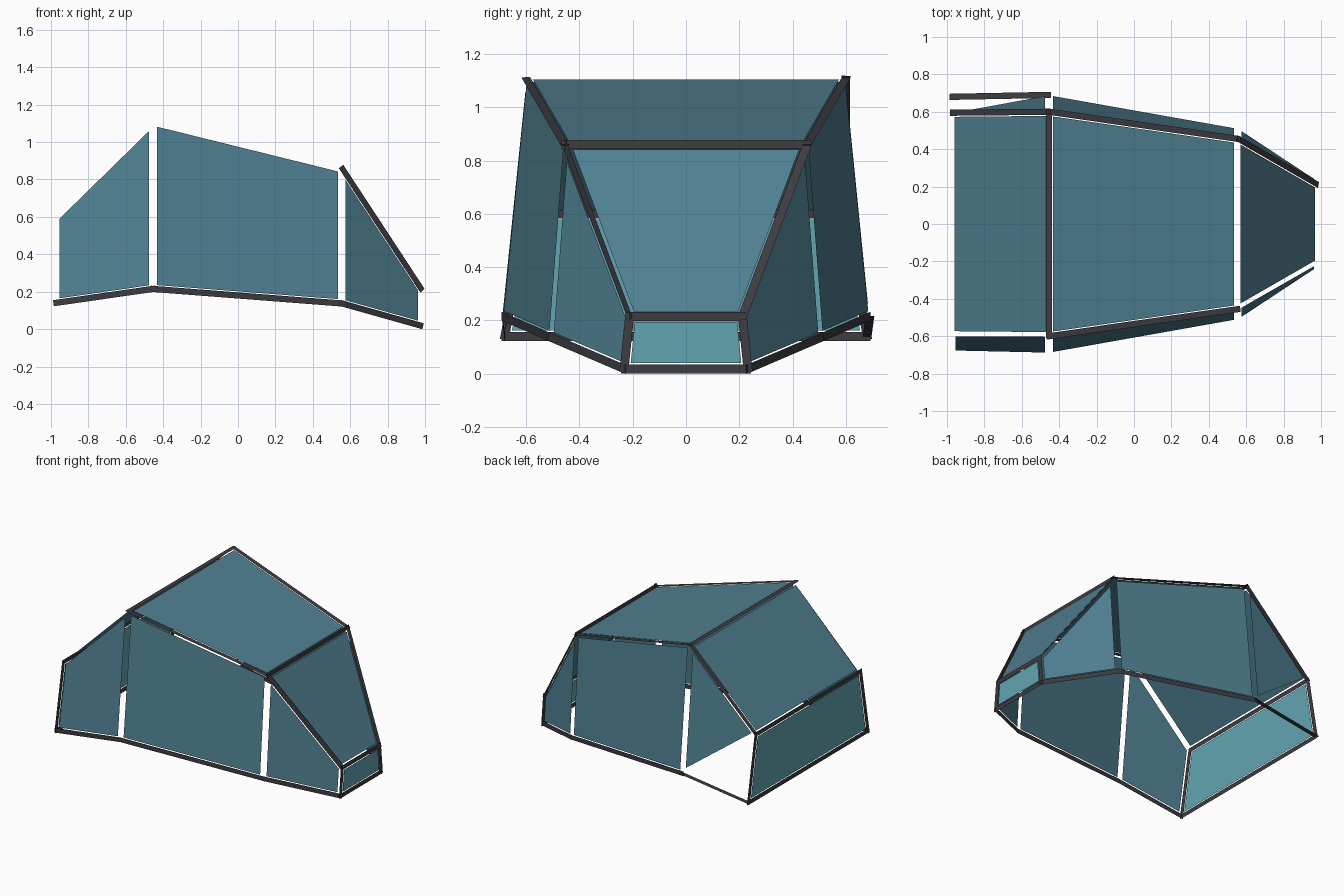
import bpy
from mathutils import Vector

if "Cube" in bpy.data.objects:
    bpy.data.objects.remove(bpy.data.objects["Cube"])


def material(name, rgb):
    m = bpy.data.materials.new(name)
    m.diffuse_color = (*rgb, 1)
    m.use_nodes = True
    m.node_tree.nodes["Principled BSDF"].inputs["Base Color"].default_value = m.diffuse_color
    return m


GLASS = material("teal_glass", (0.080, 0.216, 0.283))
END_GLASS = material("light_teal_glass", (0.119, 0.376, 0.434))
FRAME = material("dark_frame", (0.045, 0.045, 0.054))

# Cross-sections from rear (A) to nose (D): x, top half-width, top z, bottom half-width, bottom z
STATIONS = {
    "A": (-0.975, 0.595, 0.60, 0.68, 0.14),
    "B": (-0.455, 0.60, 1.11, 0.69, 0.215),
    "C": (0.557, 0.455, 0.86, 0.51, 0.137),
    "D": (0.98, 0.212, 0.215, 0.232, 0.018),
}


def corner(code):
    """Corner such as 'At+' : station, top or bottom, side of the centre line."""
    x, ty, tz, by, bz = STATIONS[code[0]]
    y, z = (ty, tz) if code[1] == "t" else (by, bz)
    return Vector((x, y if code[2] == "+" else -y, z))


def add_face(name, pts, mat):
    me = bpy.data.meshes.new(name)
    me.from_pydata([tuple(p) for p in pts], [], [tuple(range(len(pts)))])
    me.materials.append(mat)
    ob = bpy.data.objects.new(name, me)
    bpy.context.collection.objects.link(ob)


def panel(name, codes, mat=GLASS, gap=0.022):
    """Flat pane set in from its corners by a small gap."""
    pts = [corner(c) for c in codes.split()]
    n = len(pts)
    inset = []
    for i, p in enumerate(pts):
        a = (pts[i - 1] - p).normalized()
        b = (pts[(i + 1) % n] - p).normalized()
        inset.append(p + (a + b) * gap / max(a.cross(b).length, 0.4))
    centre = sum(pts, Vector()) / n
    normal = (pts[1] - pts[0]).cross(pts[2] - pts[0])
    if normal.dot(centre - Vector((0, 0, 0.4))) < 0:
        inset.reverse()
    add_face(name, inset, mat)


def strip(name, start, end, axis, width=0.033, extend=0.012):
    """Flat ribbon between two corners, its width lying along the given axis."""
    p, q = corner(start), corner(end)
    d = (q - p).normalized()
    w = Vector([float(c == axis) for c in "xyz"])
    w = (w - d * w.dot(d)).normalized() * width / 2
    p, q = p - d * extend, q + d * extend
    add_face(name, (p - w, q - w, q + w, p + w), FRAME)


# Roof, windshield and end panes
panel("rear_roof_pane", "At- Bt- Bt+ At+")
panel("main_roof_pane", "Bt- Ct- Ct+ Bt+")
panel("windshield_pane", "Ct- Dt- Dt+ Ct+")
panel("rear_pane", "Ab- Ab+ At+ At-", END_GLASS)
panel("nose_pane", "Db- Db+ Dt+ Dt-", END_GLASS)

# Side panes; one rear side pane is only a triangle
panel("rear_side_pane_front", "Ab- Bb- Bt- At-")
panel("rear_side_pane_back", "Bb+ Bt+ At+")
for s, side in (("-", "front"), ("+", "back")):
    panel("main_side_pane_" + side, f"Bb{s} Cb{s} Ct{s} Bt{s}")
    panel("nose_side_pane_" + side, f"Cb{s} Db{s} Dt{s} Ct{s}")

    # Frame strips found on both sides
    strip("main_top_rail_" + side, "Bt" + s, "Ct" + s, "y")
    strip("main_bottom_rail_" + side, "Bb" + s, "Cb" + s, "z")
    strip("nose_bottom_rail_" + side, "Cb" + s, "Db" + s, "z")
    strip("rear_upright_" + side, "Ab" + s, "At" + s, "y")
    strip("nose_upright_" + side, "Db" + s, "Dt" + s, "y")

# Frame strips that differ between the sides
strip("nose_top_rail_front", "Ct-", "Dt-", "z")
strip("nose_top_rail_back", "Ct+", "Dt+", "y")
strip("rear_top_rail_back", "At+", "Bt+", "y")
strip("rear_bottom_rail_front", "Ab-", "Bb-", "z")
strip("rear_bottom_rail_back", "Ab+", "Bb+", "y")

# Cross bars
strip("roof_cross_bar", "Bt-", "Bt+", "x")
strip("windshield_cross_bar", "Ct-", "Ct+", "z")
for st, end in (("A", "rear"), ("D", "nose")):
    strip(end + "_top_bar", st + "t-", st + "t+", "z")
    strip(end + "_bottom_bar", st + "b-", st + "b+", "z")
